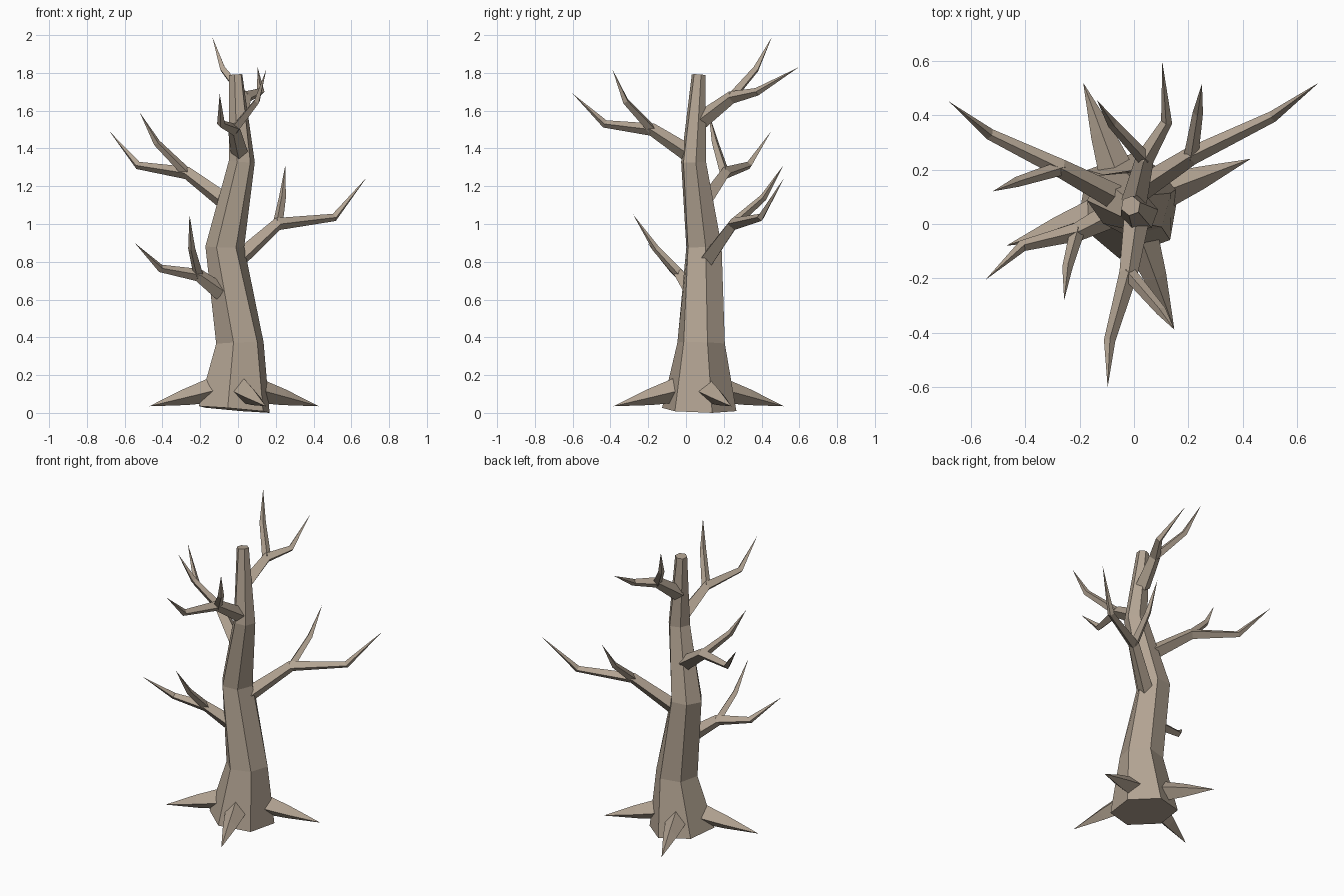
import bpy, bmesh, math
from mathutils import Vector

if "Cube" in bpy.data.objects:
    bpy.data.objects.remove(bpy.data.objects["Cube"])

bark = bpy.data.materials.new("bark_beige")
bark.use_nodes = True
bark.diffuse_color = (0.45, 0.37, 0.29, 1)
bark.node_tree.nodes["Principled BSDF"].inputs["Base Color"].default_value = bark.diffuse_color

UP = Vector((0, 0, 1))


def limb(name, path, radii, sides=4, turns=None):
    """Flat-sided tapering tube through the path; a zero end radius makes a point."""
    pts = [Vector(p) for p in path]
    bm = bmesh.new()
    rings = []
    for i, (p, r) in enumerate(zip(pts, radii)):
        if r == 0:
            rings.append([bm.verts.new(p)])
            continue
        d = Vector()
        if i > 0:
            d += (p - pts[i - 1]).normalized()
        if i < len(pts) - 1:
            d += (pts[i + 1] - p).normalized()
        d.normalize()
        if turns:  # upright limb: keep the ring aligned to the ground axes
            q = UP.rotation_difference(d)
            u, v = q @ Vector((1, 0, 0)), q @ Vector((0, 1, 0))
            start = math.radians(turns[i])
        else:      # spreading limb: one corner points up
            v = d.cross(UP).normalized()
            u = v.cross(d)
            start = 0
        ring = []
        for k in range(sides):
            a = start + math.tau * k / sides
            ring.append(bm.verts.new(p + r * (u * math.cos(a) + v * math.sin(a))))
        rings.append(ring)
    for a, b in zip(rings, rings[1:]):
        for k in range(sides):
            n = (k + 1) % sides
            if len(b) == 1:
                bm.faces.new((a[k], a[n], b[0]))
            else:
                bm.faces.new((a[k], a[n], b[n], b[k]))
    for ring in (rings[0], rings[-1]):
        if len(ring) > 1:
            bm.faces.new(ring)
    bmesh.ops.recalc_face_normals(bm, faces=bm.faces)
    mesh = bpy.data.meshes.new(name)
    bm.to_mesh(mesh)
    bm.free()
    mesh.materials.append(bark)
    obj = bpy.data.objects.new(name, mesh)
    bpy.context.collection.objects.link(obj)


# Trunk
limb("trunk",
     [(-.02, .07, .018), (.01, .08, .37), (-.07, .095, .88), (.02, .04, 1.33), (-.012, .067, 1.79)],
     [.2, .13, .103, .07, .037], 6, [20, 15, 5, 10, 20])

# Roots
for name, tip in {"left_root": (.43, .24, .035), "front_root": (.148, -.385, .035),
                  "right_root": (-.47, -.08, .035), "back_root": (-.187, .52, .035)}.items():
    tip = Vector(tip)
    core = Vector((-.02, .07, .15))
    limb(name, [core.lerp(tip, t) for t in (.24, .58, 1)], [.068, .043, 0])

# Branches: main path, then the middle and tip of the fork that leaves its second point
branches = {
    "front_upper_branch": (
        [(.01, .02, 1.37), (-.02, -.18, 1.5), (-.09, -.43, 1.53), (-.097, -.6, 1.69)],
        [(.1, -.32, 1.65), (.15, -.39, 1.82)]),
    "back_upper_branch": (
        [(0, .08, 1.55), (.04, .24, 1.67), (.12, .375, 1.7), (.104, .597, 1.83)],
        [(-.08, .37, 1.82), (-.136, .455, 1.99)]),
    "right_upper_branch": (
        [(-.07, .1, 1.12), (-.27, .205, 1.27), (-.53, .33, 1.31), (-.68, .45, 1.49)],
        [(-.43, .155, 1.43), (-.52, .12, 1.59)]),
    "left_branch": (
        [(.01, .12, .82), (.21, .25, 1), (.51, .395, 1.035), (.68, .52, 1.245)],
        [(.235, .41, 1.14), (.25, .515, 1.31)]),
    "right_lower_branch": (
        [(-.09, .03, .64), (-.21, -.03, .73), (-.41, -.08, .765), (-.547, -.206, .9)],
        [(-.245, -.16, .87), (-.257, -.28, 1.05)]),
}
for name, (main, fork) in branches.items():
    limb(name, main, [.047, .034, .021, 0])
    limb(name + "_fork", [main[1]] + fork, [.027, .019, 0])
